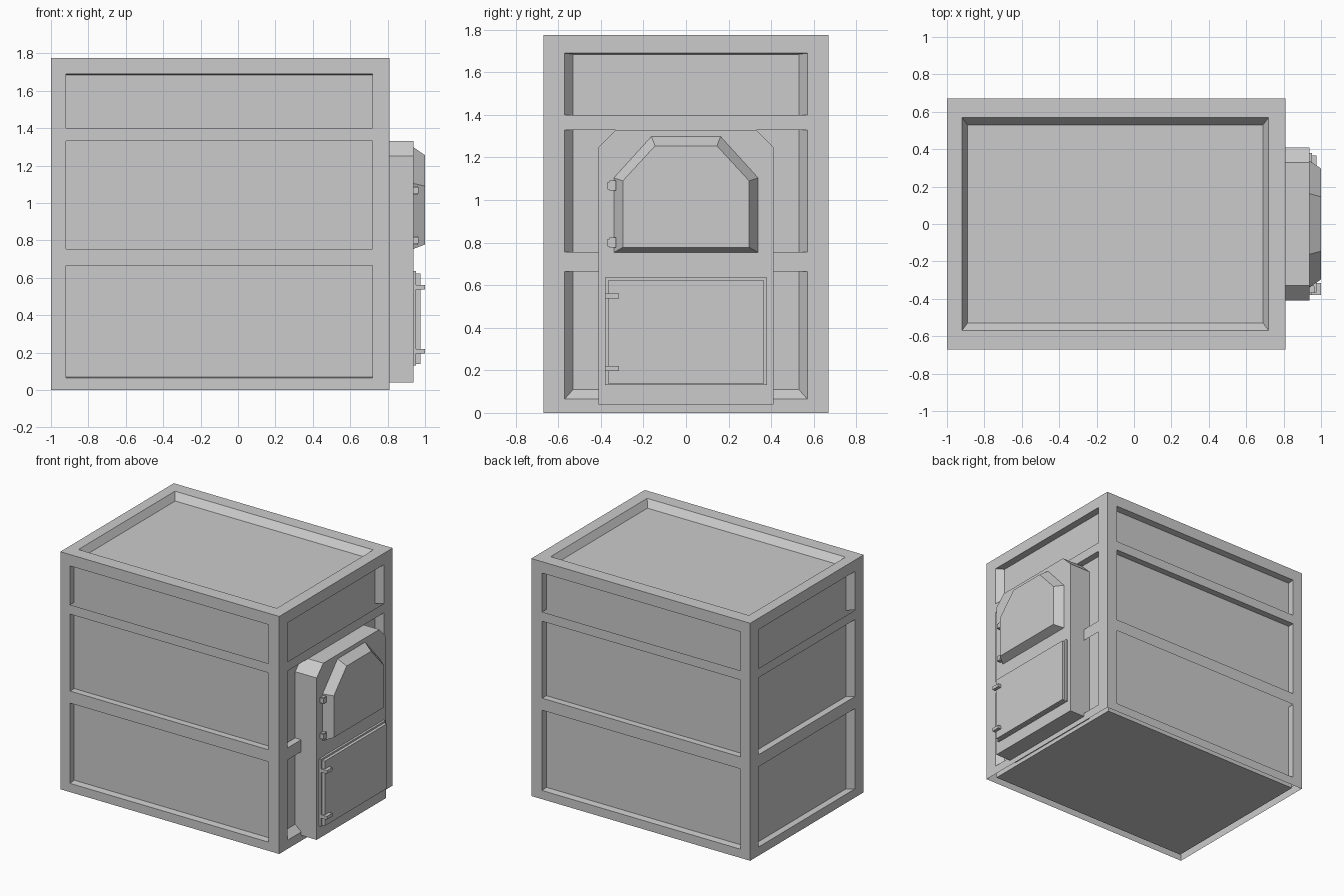
import bpy, bmesh
from mathutils import Vector

if "Cube" in bpy.data.objects:
    bpy.data.objects.remove(bpy.data.objects["Cube"])


def finish(bm, name):
    me = bpy.data.meshes.new(name)
    bm.to_mesh(me)
    bm.free()
    ob = bpy.data.objects.new(name, me)
    bpy.context.collection.objects.link(ob)
    return ob


def loft(bm, a, b):
    """Closed solid between two rings of equal point count."""
    va, vb = ([bm.verts.new(p) for p in r] for r in (a, b))
    n = len(va)
    faces = [bm.faces.new(va), bm.faces.new(vb)]
    for i in range(n):
        j = (i + 1) % n
        faces.append(bm.faces.new((va[i], va[j], vb[j], vb[i])))
    bmesh.ops.recalc_face_normals(bm, faces=faces)


def make(name, solids):
    bm = bmesh.new()
    for a, b in solids:
        loft(bm, a, b)
    return finish(bm, name)


def rect(u0, u1, v0, v1):
    return [(u0, v0), (u1, v0), (u1, v1), (u0, v1)]


def on_x(x, pts):
    return [(x, u, v) for u, v in pts]


def box(x0, x1, y0, y1, z0, z1):
    r = rect(y0, y1, z0, z1)
    return on_x(x0, r), on_x(x1, r)


def quad(bm, pts, toward):
    """One face whose normal is turned to the given direction."""
    f = bm.faces.new([bm.verts.new(p) for p in pts])
    f.normal_update()
    if f.normal.dot(toward) < 0:
        f.normal_flip()


def frame_side(bm, place, us, vs, panels):
    """Flat frame with openings; panels maps row -> (inner rect, wall indices)."""
    out = Vector(place(0, 0, 0)) - Vector(place(0, 0, 1))
    for i in range(3):
        for j in range(len(vs) - 1):
            hole = rect(us[i], us[i + 1], vs[j], vs[j + 1])
            if i != 1 or j not in panels:
                quad(bm, [place(u, v, 0) for u, v in hole], out)
                continue
            inner, walls = panels[j]
            mid = Vector(place((us[1] + us[2]) / 2, (vs[j] + vs[j + 1]) / 2, 0))
            rim = [place(u, v, 0) for u, v in hole]
            back = [place(u, v, D) for u, v in inner]
            for k in walls:
                m = (k + 1) % 4
                quad(bm, [rim[k], rim[m], back[m], back[k]],
                     mid - (Vector(rim[k]) + Vector(rim[m])) / 2)


X0, X1, Y, H, D = -1.0, 0.81, 0.67, 1.775, 0.05
ROWS = [0, 0.065, 0.665, 0.755, 1.33, 1.40, 1.69, H]


def panel_set(u0, u1, sill):
    # wall order: 0 sill, 1 right, 2 head, 3 left
    return {1: (rect(u0, u1, 0.065 + sill, 0.665), (0, 1, 3)),
            3: (rect(u0, u1, 0.755, 1.33), (0, 1, 2, 3)),
            5: (rect(u0, u1, 1.40, 1.685), (1, 2, 3))}


# Outer frame: open shell with panel reveals on five sides
bm = bmesh.new()
XS, YS = [X0, -0.92, 0.72, X1], [-Y, -0.57, 0.57, Y]
for s in (-1, 1):
    frame_side(bm, lambda u, v, d: (u, s * (Y - d), v), XS, ROWS,
               panel_set(-0.92, 0.72, 0.005))
frame_side(bm, lambda u, v, d: (X1 - d, u, v), YS, ROWS, panel_set(-0.53, 0.53, 0.045))
frame_side(bm, lambda u, v, d: (X0 + d, u, v), YS, ROWS, panel_set(-0.53, 0.53, 0.0))
frame_side(bm, lambda u, v, d: (u, v, H - d), XS, YS,
           {1: (rect(-0.89, 0.69, -0.53, 0.53), (0, 1, 2, 3))})
bmesh.ops.remove_doubles(bm, verts=bm.verts, dist=0.0005)
finish(bm, "outer_frame")

# Inner box whose faces show as the sunken panels
make("inner_box", [box(X0 + D, X1 - D, -Y + D, Y - D, 0.01, H - D)])

# Door surround with clipped top corners
surround = [(-0.41, 0.04), (0.41, 0.04), (0.41, 1.25), (0.33, 1.33),
            (-0.33, 1.33), (-0.41, 1.25)]
make("door_surround", [(on_x(X1 - D, surround), on_x(0.937, surround))])


# Arched upper door
def arch(w, z0, z1, top_w, z2):
    return [(-w, z0), (w, z0), (w, z1), (top_w, z2), (-top_w, z2), (-w, z1)]


make("upper_door", [(on_x(0.935, arch(0.34, 0.753, 1.105, 0.163, 1.30)),
                     on_x(1.0, arch(0.297, 0.778, 1.09, 0.145, 1.255)))])

# Stepped lower door
make("lower_door_frame", [box(0.935, 0.953, -0.38, 0.38, 0.132, 0.635)])
make("lower_door", [box(0.95, 0.975, -0.367, 0.367, 0.138, 0.622)])

# Hinges
for i, z in enumerate((0.80, 1.068)):
    make(f"upper_hinge_{i + 1}", [box(0.935, 0.965, -0.37, -0.335, z - 0.018, z + 0.018),
                                  box(0.935, 0.962, -0.36, -0.33, z - 0.024, z + 0.024)])
for i, z in enumerate((0.208, 0.55)):
    make(f"lower_hinge_{i + 1}", [box(0.974, 1.0, -0.37, -0.315, z - 0.012, z + 0.012),
                                  box(0.95, 1.0, -0.38, -0.366, z - 0.012, z + 0.012)])
